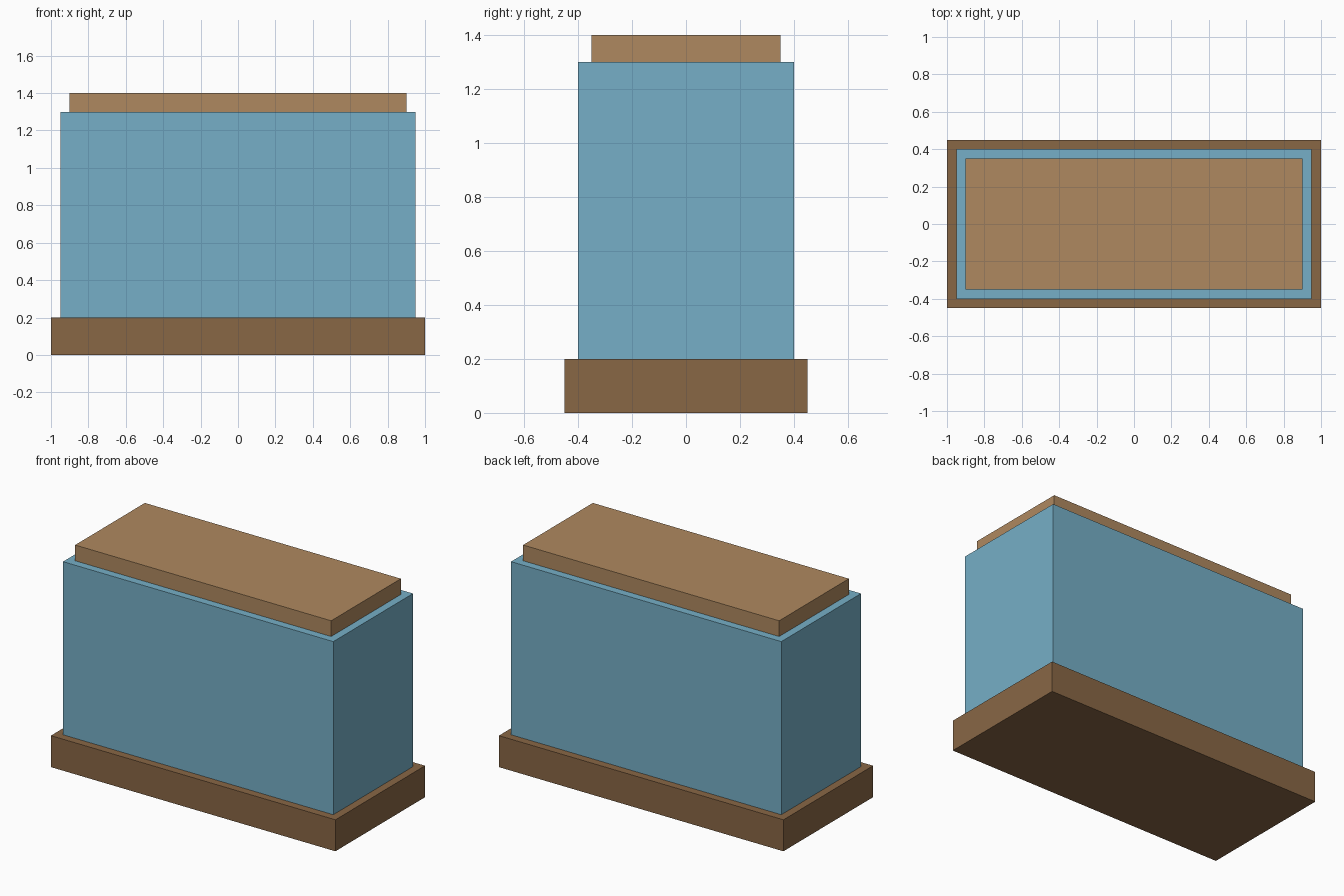
import bpy

if "Cube" in bpy.data.objects:
    bpy.data.objects.remove(bpy.data.objects["Cube"])


def material(name, color):
    mat = bpy.data.materials.new(name)
    mat.diffuse_color = (*color, 1.0)
    mat.use_nodes = True
    mat.node_tree.nodes["Principled BSDF"].inputs["Base Color"].default_value = mat.diffuse_color
    return mat


def box(name, width, depth, bottom, top, mat):
    bpy.ops.mesh.primitive_cube_add(size=1, location=(0, 0, (bottom + top) / 2))
    obj = bpy.context.object
    obj.name = name
    obj.scale = (width, depth, top - bottom)
    bpy.ops.object.transform_apply(location=False, rotation=False, scale=True)
    obj.data.materials.append(mat)
    return obj


dark_wood = material("dark_wood", (0.25, 0.135, 0.06))
light_wood = material("light_wood", (0.43, 0.25, 0.115))
blue_glass = material("blue_glass", (0.18, 0.43, 0.57))

# Wide plinth, tall blue case and inset lid
box("base", 2.0, 0.9, 0.0, 0.2, dark_wood)
box("case", 1.9, 0.8, 0.2, 1.3, blue_glass)
box("lid", 1.8, 0.7, 1.3, 1.4, light_wood)
